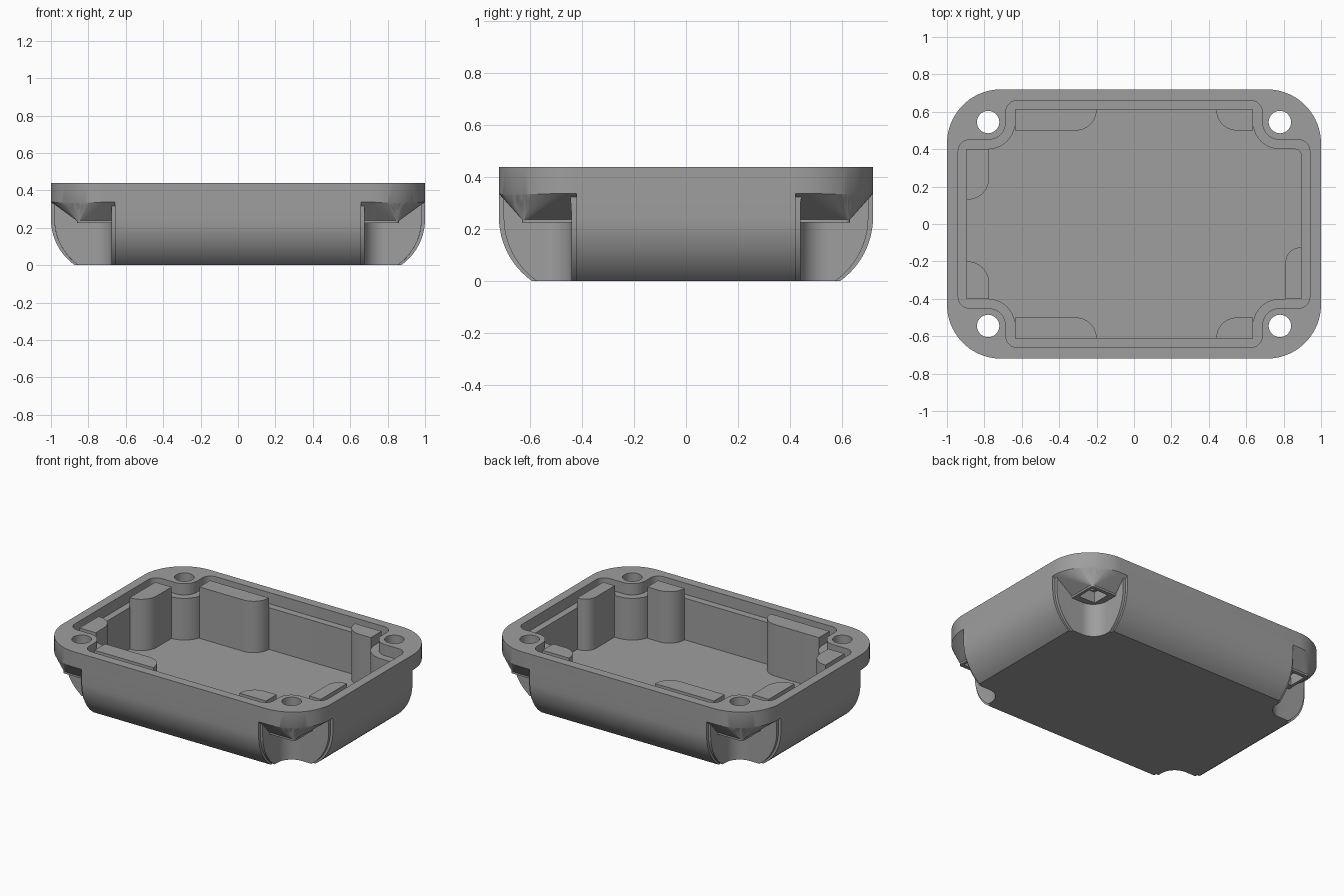
import bpy, bmesh, math

if "Cube" in bpy.data.objects:
    bpy.data.objects.remove(bpy.data.objects["Cube"])

HX, HY, HEIGHT = 1.0, 0.72, 0.44      # half sizes and height of the shell
SX, SY = 0.78, 0.545                  # screw position in one quarter
FLOOR, LEDGE, CEILING = 0.085, 0.365, 0.34

grey = bpy.data.materials.new("grey plastic")
grey.diffuse_color = (0.345, 0.345, 0.345, 1)
grey.use_nodes = True
grey.node_tree.nodes["Principled BSDF"].inputs["Base Color"].default_value = grey.diffuse_color


def arc(cx, cy, r, a0, a1, n=12):
    """Points on an arc, angles in degrees."""
    angles = [math.radians(a0 + (a1 - a0) * i / n) for i in range(n + 1)]
    return [(cx + r * math.cos(a), cy + r * math.sin(a)) for a in angles]


def loft(name, rings):
    """Closed solid through rings of (outline, z)."""
    bm = bmesh.new()
    loops = [[bm.verts.new((x, y, z)) for x, y in pts] for pts, z in rings]
    n = len(loops[0])
    for low, high in zip(loops, loops[1:]):
        for i in range(n):
            j = (i + 1) % n
            bm.faces.new((low[i], low[j], high[j], high[i]))
    bm.faces.new(loops[0][::-1])
    bm.faces.new(loops[-1])
    bmesh.ops.recalc_face_normals(bm, faces=bm.faces)
    mesh = bpy.data.meshes.new(name)
    bm.to_mesh(mesh)
    bm.free()
    mesh.materials.append(grey)
    ob = bpy.data.objects.new(name, mesh)
    bpy.context.collection.objects.link(ob)
    return ob


def prism(name, pts, z0, z1):
    return loft(name, [(pts, z0), (pts, z1)])


def cut(ob, cutter):
    """Subtract the cutter and remove it."""
    mod = ob.modifiers.new("cut", 'BOOLEAN')
    mod.operation, mod.solver, mod.object = 'DIFFERENCE', 'EXACT', cutter
    bpy.context.view_layer.objects.active = ob
    bpy.ops.object.modifier_apply(modifier=mod.name)
    bpy.data.objects.remove(cutter)


def four_quarters(q):
    """Mirror a quarter outline into a full one."""
    return (q + [(-x, y) for x, y in reversed(q)]
            + [(-x, -y) for x, y in q] + [(x, -y) for x, y in reversed(q)])


def shell_corner(inset):
    r = 0.29
    return arc(HX - r, HY - r, r - inset, 0, 90, 20)


def pocket_outline(x, y, r, f):
    """Rectangle whose corners step around the screw posts."""
    return four_quarters(arc(x - f, SY - r - f, f, 0, 90, 8)
                         + arc(SX, SY, r, 270, 180, 16)
                         + arc(SX - r - f, y - f, f, 0, 90, 8))


def shell_solid(name, inset, top):
    """Rounded box whose lower edge curves in to a flat base."""
    radius, end = 0.30, 55
    rings = []
    for i in range(13):
        a = math.radians(end * (1 - i / 12))
        rings.append((four_quarters(shell_corner(inset + radius * (1 - math.cos(a)))),
                      radius * (math.sin(math.radians(end)) - math.sin(a))))
    if inset:
        rings.insert(0, (rings[0][0], -0.2))
    rings.append((four_quarters(shell_corner(inset)), top))
    return loft(name, rings)


shell = shell_solid("enclosure_shell", 0, HEIGHT)

# Gasket ledge and main cavity
cut(shell, prism("ledge_cutter", pocket_outline(0.94, 0.66, 0.095, 0.06), LEDGE, 0.6))
cut(shell, prism("cavity_cutter", pocket_outline(0.895, 0.612, 0.145, 0.035), FLOOR, 0.6))

# Corner recesses with a flared boss, square pocket and screw hole
for sx in (-1, 1):
    for sy in (-1, 1):
        def place(pts):
            return [(sx * x, sy * y) for x, y in pts]

        def flare():
            low = place([(0.6, 0.36), (0.862, 0.36)]
                        + arc(0.842, 0.612, 0.02, 0, 90, 20) + [(0.6, 0.632)])
            high = place([(0.6, 0.36), (HX + 0.003, 0.36)]
                         + shell_corner(-0.003) + [(0.6, HY + 0.003)])
            return loft("flare", [(low, 0.225), (low, 0.238), (high, CEILING), (high, 0.4)])

        def recess(name, r):
            pts = arc(SX, SY, r, 180, 270, 16) + [(1.2, SY - r), (1.2, 1.2), (SX - r, 1.2)]
            return prism(name, place(pts), -0.1, CEILING + 0.01)

        # Shallow border around the opening, then the recess itself
        border = recess("border_cutter", 0.123)
        cut(border, shell_solid("border_limit", 0.018, 0.5))
        main = recess("recess_cutter", 0.105)
        for cutter in (border, main):
            cut(cutter, flare())
            cut(shell, cutter)
        s = 0.062
        square = [(SX - s, SY - s), (SX + s, SY - s), (SX + s, SY + s), (SX - s, SY + s)]
        cut(shell, prism("pocket_cutter", place(square), 0.12, 0.30))
        cut(shell, prism("hole_cutter", place(arc(SX, SY, 0.06, 0, 348.75, 31)), 0.12, 0.6))


def support(name, start, end, wall, face, r, along_x):
    """Block beside a wall, with its free inner corner rounded."""
    d = 1 if end > start else -1
    w = 1 if wall > face else -1
    rounded = [(end - d * r + d * r * math.sin(a), face + w * r - w * r * math.cos(a))
               for a in [math.radians(90 * i / 12) for i in range(13)]]
    pts = [(start, wall), (start, face)] + rounded + [(end, wall)]
    if not along_x:
        pts = [(y, x) for x, y in pts]
    return prism(name, pts, FLOOR - 0.005, 0.43)


# Inner support blocks along the walls
blocks = [shell]
for side, s in (("front", -1), ("back", 1)):
    blocks.append(support(side + "_long_support", -0.637, -0.20, s * 0.613, s * 0.50, 0.11, True))
    blocks.append(support(side + "_short_support", 0.637, 0.44, s * 0.613, s * 0.50, 0.11, True))
blocks.append(support("left_back_support", 0.402, 0.13, -0.896, -0.775, 0.115, False))
blocks.append(support("left_front_support", -0.402, -0.20, -0.896, -0.775, 0.115, False))
blocks.append(support("right_front_support", -0.402, -0.125, 0.896, 0.81, 0.08, False))

# Smooth curved walls, keep edges crisp
for ob in blocks:
    bpy.ops.object.select_all(action='DESELECT')
    ob.select_set(True)
    bpy.context.view_layer.objects.active = ob
    bpy.ops.object.shade_smooth_by_angle(angle=math.radians(30))
